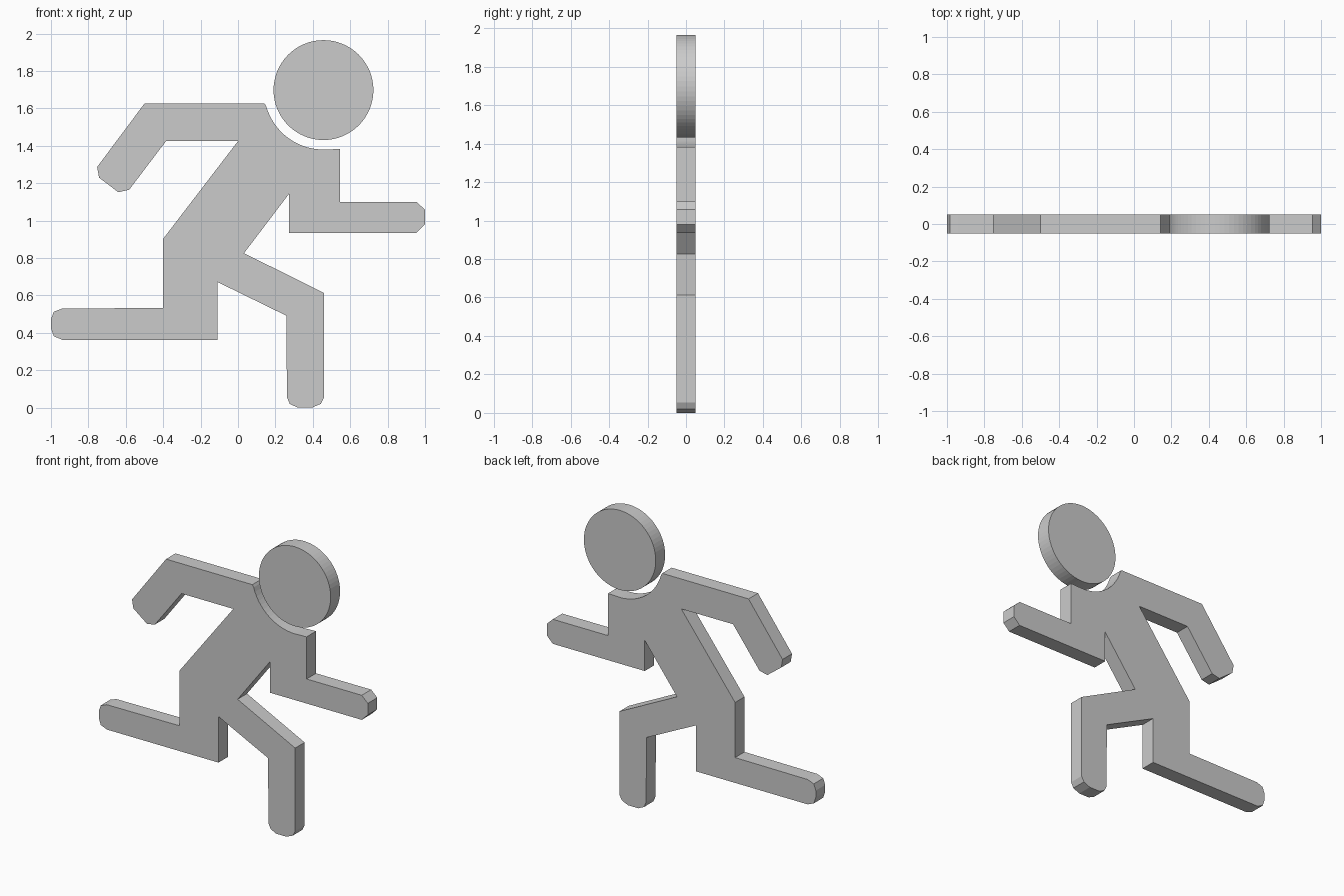
import bpy, bmesh
from math import sin, cos, radians, pi

if "Cube" in bpy.data.objects:
    bpy.data.objects.remove(bpy.data.objects["Cube"])

THICK = 0.10
HEAD_X, HEAD_Z, HEAD_R = 0.457, 1.698, 0.267


def arc(cx, cz, r, start, end, n):
    """Points on an arc in the xz plane, angles in degrees."""
    step = (end - start) / n
    return [(cx + r * cos(radians(start + step * i)),
             cz + r * sin(radians(start + step * i))) for i in range(n + 1)]


def slab(name, outline):
    """Extrude a closed xz outline to a plate centred on y = 0."""
    bm = bmesh.new()
    front = bm.faces.new([bm.verts.new((x, -THICK / 2, z)) for x, z in outline])
    res = bmesh.ops.extrude_face_region(bm, geom=[front], use_keep_orig=True)
    new_verts = [g for g in res["geom"] if isinstance(g, bmesh.types.BMVert)]
    bmesh.ops.translate(bm, verts=new_verts, vec=(0, THICK, 0))
    # split the concave caps cleanly
    caps = [f for f in bm.faces if len(f.verts) > 4]
    bmesh.ops.recalc_face_normals(bm, faces=bm.faces[:])
    bmesh.ops.triangulate(bm, faces=caps)
    mesh = bpy.data.meshes.new(name)
    bm.to_mesh(mesh)
    bm.free()
    obj = bpy.data.objects.new(name, mesh)
    bpy.context.collection.objects.link(obj)
    return obj


# Head disc
slab("head", arc(HEAD_X, HEAD_Z, HEAD_R, 0, 360, 64)[:-1])

# Outline pieces of the running body, in order around the figure
neck = arc(HEAD_X, HEAD_Z, 0.318, 196, 271, 14)
front_arm = [(0.545, 1.383), (0.545, 1.10), (0.955, 1.10), (1.0, 1.058),
             (1.0, 0.98), (0.955, 0.935), (0.272, 0.935), (0.272, 1.142)]
front_leg = [(0.032, 0.826), (0.46, 0.613), (0.46, 0.055), (0.442, 0.02),
             (0.395, 0.0), (0.32, 0.0), (0.277, 0.02), (0.262, 0.055),
             (0.258, 0.492), (-0.11, 0.672)]
back_leg = [(-0.11, 0.363), (-0.94, 0.363), (-0.985, 0.382), (-1.0, 0.425),
            (-1.0, 0.472), (-0.985, 0.513), (-0.94, 0.53), (-0.40, 0.533),
            (-0.40, 0.903)]
back_arm = [(0.0, 1.425), (-0.385, 1.425), (-0.582, 1.165), (-0.64, 1.152),
            (-0.743, 1.23), (-0.753, 1.287), (-0.50, 1.626), (0.142, 1.626)]

slab("body", neck + front_arm + front_leg + back_leg + back_arm)
